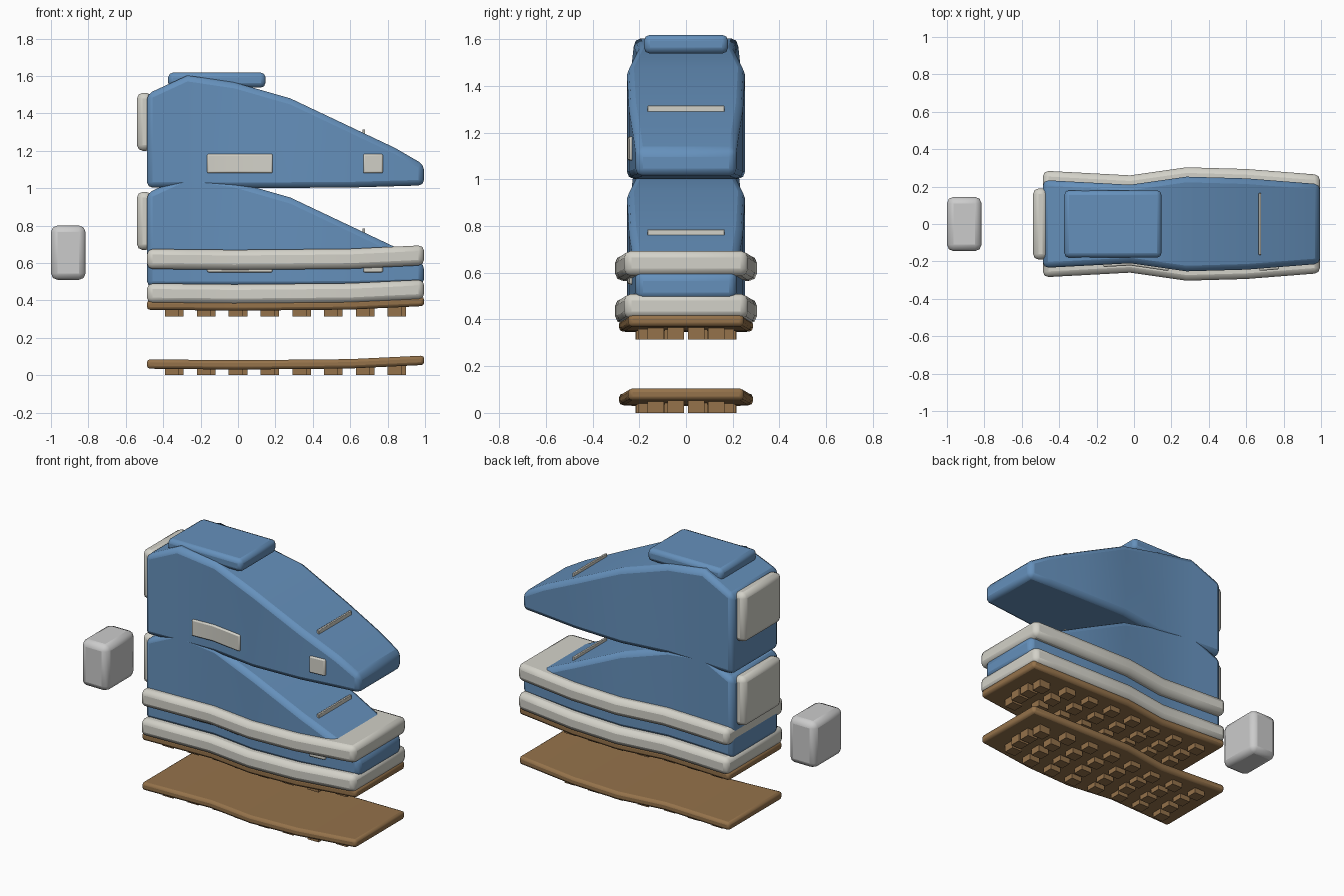
import bpy, bmesh, math

if "Cube" in bpy.data.objects:
    bpy.data.objects.remove(bpy.data.objects["Cube"])


def material(name, rgb):
    m = bpy.data.materials.new(name)
    m.diffuse_color = (*rgb, 1)
    m.use_nodes = True
    m.node_tree.nodes["Principled BSDF"].inputs["Base Color"].default_value = m.diffuse_color
    return m


BLUE = material("blue", (0.13, 0.28, 0.5))
PALE = material("pale", (0.65, 0.64, 0.58))
BROWN = material("brown", (0.3, 0.17, 0.07))


def interp(table, x):
    for (x0, v0), (x1, v1) in zip(table, table[1:]):
        if x <= x1:
            return v0 + (v1 - v0) * (x - x0) / (x1 - x0)
    return table[-1][1]


def finish(name, bm, mat, bevel):
    bmesh.ops.recalc_face_normals(bm, faces=bm.faces)
    me = bpy.data.meshes.new(name)
    bm.to_mesh(me)
    bm.free()
    ob = bpy.data.objects.new(name, me)
    bpy.context.collection.objects.link(ob)
    if mat:
        me.materials.append(mat)
    if bevel:
        b = ob.modifiers.new("bevel", 'BEVEL')
        b.width, b.segments = bevel, 2
        b.limit_method, b.angle_limit = 'ANGLE', math.radians(40)
    return ob


def loft(name, rings, mat, bevel):
    """Skin rectangular sections (x, y0, y1, z0, z1) along x."""
    bm = bmesh.new()
    loops = [[bm.verts.new((x, y, z)) for y, z in
              ((y0, z0), (y1, z0), (y1, z1), (y0, z1))]
             for x, y0, y1, z0, z1 in rings]
    for a, b in zip(loops, loops[1:]):
        for i in range(4):
            j = (i + 1) % 4
            bm.faces.new((a[i], a[j], b[j], b[i]))
    bm.faces.new(loops[0])
    bm.faces.new(loops[-1])
    return finish(name, bm, mat, bevel)


def box(name, x, y, z, mat, bevel):
    return loft(name, [(x[0], *y, *z), (x[1], *y, *z)], mat, bevel)


# Shared foot outline (half widths) and side profile
WIDTH = [(-0.487, 0.235), (-0.02, 0.21), (0.28, 0.253), (0.6, 0.244), (0.995, 0.213)]
TOP = [(-0.487, 1.503), (-0.27, 1.603), (0, 1.563), (0.28, 1.48), (0.84, 1.215), (0.995, 1.125)]
RISE = [(-0.487, 0.005), (0, 0), (0.6, 0.006), (0.995, 0.025)]
XS = [-0.487, -0.27, -0.02, 0.28, 0.6, 0.84, 0.995]


def slab(name, extra, z0, z1, mat, bevel):
    rings = []
    for x in XS:
        w, r = interp(WIDTH, x) + extra, interp(RISE, x)
        rings.append((x, -w, w, z0 + r, z1 + r))
    return loft(name, rings, mat, bevel)


def upper(prefix, dz):
    # shoe upper
    rings = []
    for x in XS:
        w = interp(WIDTH, x)
        rings.append((x, -w, w, 1.0 + 0.6 * interp(RISE, x) + dz, interp(TOP, x) + dz))
    loft(prefix + "_body", rings, BLUE, 0.03)
    # heel pad
    box(prefix + "_heel_pad", (-0.54, -0.46), (-0.19, 0.19), (1.2 + dz, 1.51 + dz), PALE, 0.03)
    # side patches on one flank
    for i, xs in enumerate(((-0.165, -0.02, 0.185), (0.67, 0.775))):
        loft(f"{prefix}_side_patch_{i + 1}",
             [(x, -interp(WIDTH, x) - 0.012, -interp(WIDTH, x) + 0.02, 1.08 + dz, 1.183 + dz)
              for x in xs], PALE, 0.008)
    # toe crease strip
    box(prefix + "_toe_strip", (0.666, 0.68), (-0.165, 0.165), (1.285 + dz, 1.315 + dz), PALE, 0.003)


def outsole(prefix, dz):
    # sole plate
    slab(prefix + "_plate", 0.033, 0.03 + dz, 0.08 + dz, BROWN, 0.016)
    # tread lugs
    bm = bmesh.new()
    for i in range(8):
        cx = -0.34 + i * 0.17
        reach = 0.8 * interp(WIDTH, cx) - (0.05 if i == 7 else 0.02)
        top = 0.04 + interp(RISE, cx) + dz
        for k in (-1, -1 / 3, 1 / 3, 1):
            ret = bmesh.ops.create_cube(bm, size=1)
            x = cx + (0.012 if abs(k) < 0.5 else -0.012)
            for v in ret["verts"]:
                v.co = (x + v.co.x * 0.075, k * reach + v.co.y * 0.07,
                        top if v.co.z > 0 else dz)
    finish(prefix + "_lugs", bm, BROWN, 0)


# Floating upper with collar block
upper("floating_upper", 0)
box("collar_block", (-0.373, 0.147), (-0.18, 0.18), (1.538, 1.618), BLUE, 0.025)

# Assembled shoe: upper, two midsole bands, outsole
upper("assembled_upper", -0.53)
slab("upper_midsole", 0.05, 0.563, 0.67, PALE, 0.03)
slab("lower_midsole", 0.05, 0.38, 0.486, PALE, 0.03)
outsole("assembled_outsole", 0.315)

# Loose outsole on the ground
outsole("loose_outsole", 0)

# Separate heel block behind the shoe
box("heel_block", (-1.0, -0.815), (-0.145, 0.145), (0.51, 0.8), None, 0.035)

# Smooth shading that keeps edges sharp
for ob in bpy.context.collection.objects:
    ob.select_set(True)
    bpy.context.view_layer.objects.active = ob
bpy.ops.object.shade_smooth_by_angle(angle=math.radians(20))
